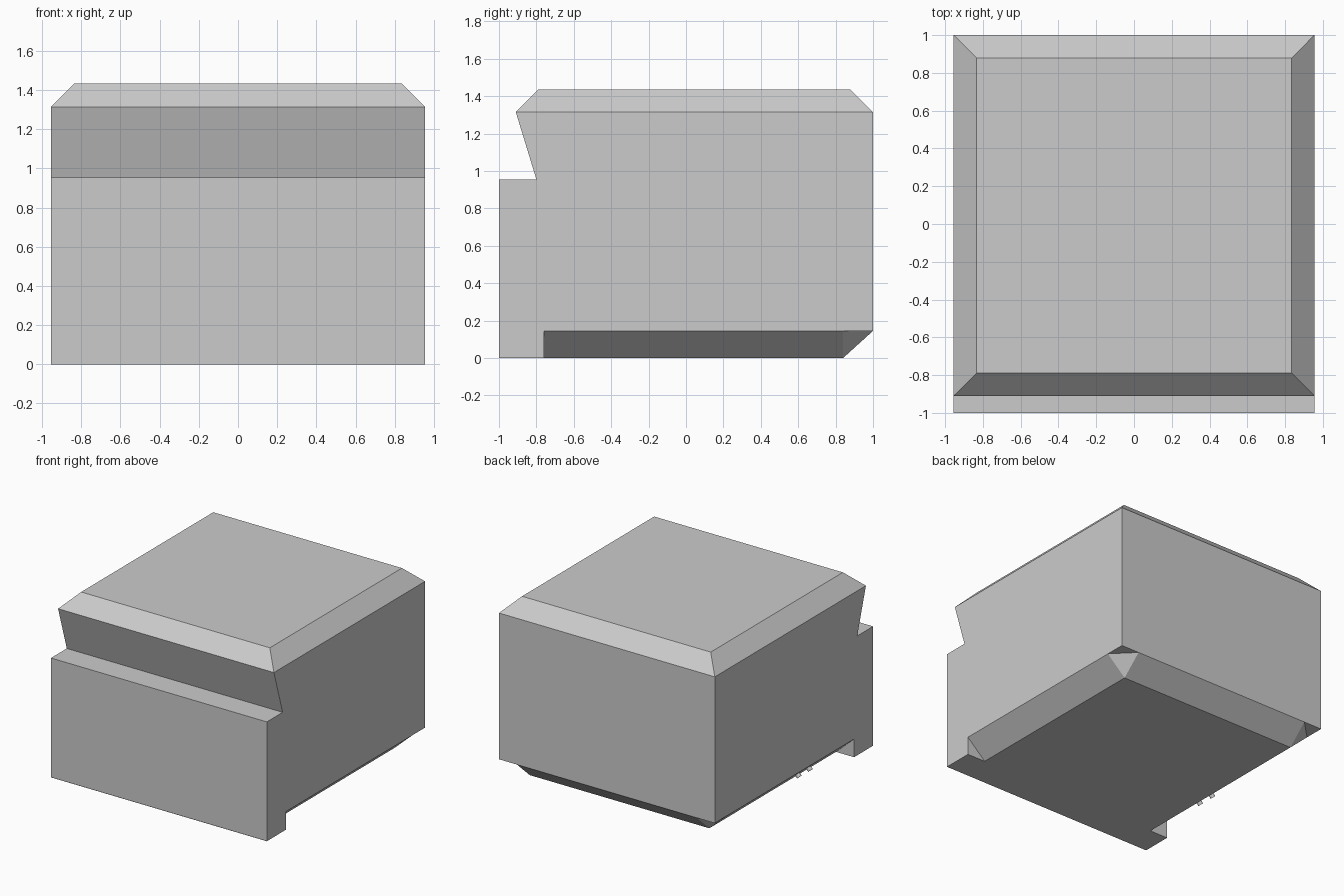
import bpy, bmesh
from mathutils import Vector

if "Cube" in bpy.data.objects:
    bpy.data.objects.remove(bpy.data.objects["Cube"])

W, T, B = 0.955, 0.835, 0.795      # half widths: body, top, underside
LIP, MID, HIGH, LOW = 0.955, 1.315, 1.435, 0.145


def finish(bm, name):
    bmesh.ops.remove_doubles(bm, verts=bm.verts, dist=0.0005)
    bmesh.ops.recalc_face_normals(bm, faces=bm.faces)
    mesh = bpy.data.meshes.new(name)
    bm.to_mesh(mesh)
    bm.free()
    obj = bpy.data.objects.new(name, mesh)
    bpy.context.collection.objects.link(obj)
    return obj


def flip(p):
    return (-p[0], p[1], p[2])


def face(bm, pts):
    return bm.faces.new([bm.verts.new(p) for p in pts])


def span(bm, *pts):
    # face running across the body from these points to their mirror images
    return face(bm, list(pts) + [flip(p) for p in reversed(pts)])


def both(bm, *pts):
    # face repeated on the left and right
    face(bm, pts)
    face(bm, [flip(p) for p in pts])


bm = bmesh.new()
# corner points on the right-hand side
f0, f1 = (W, -1, 0), (W, -1, LIP)
n0, n1 = (W, -0.8, LIP), (W, -0.91, MID)
t0, t1 = (T, -0.79, HIGH), (T, 0.88, HIGH)
b1, b0 = (W, 1, MID), (W, 1, LOW)
p, q = (B, 1, LOW), (W, 0.84, LOW)
u0, u1 = (B, -0.76, 0), (B, 0.84, 0)
l0, l1 = (W, -0.76, 0), (W, -0.76, LOW)

# front, ledge, leaning recess, top with bevels, back, underside
front = span(bm, f0, f1)
for pts in ((f1, n0), (n0, n1), (n1, t0), (t0, t1), (t1, b1),
            (b1, b0, p), (p, u1), (f0, l0, u0, u1)):
    span(bm, *pts)
# sides, side bevels, underside corners and lip ends
both(bm, f0, f1, n0, n1, b1, b0, q, l1, l0)
both(bm, n1, b1, t1, t0)
both(bm, l1, q, u1, u0)
both(bm, p, q, u1)
both(bm, p, b0, q)
both(bm, l1, l0, u0)

# faintly sunken front panel
bmesh.ops.inset_region(bm, faces=[front], thickness=0.12)
for v in front.verts:
    v.co.y = -0.997
finish(bm, "cabinet_body")

# two small studs on the left lower bevel
axis = Vector((-LOW, 0, -(W - B))).normalized()
for i, y in enumerate((-0.30, -0.16)):
    bpy.ops.mesh.primitive_cylinder_add(
        vertices=12, radius=0.02, depth=0.05, location=(-0.875, y, 0.0725),
        rotation=axis.to_track_quat('Z', 'Y').to_euler())
    bpy.context.object.name = f"lower_stud_{i + 1}"
